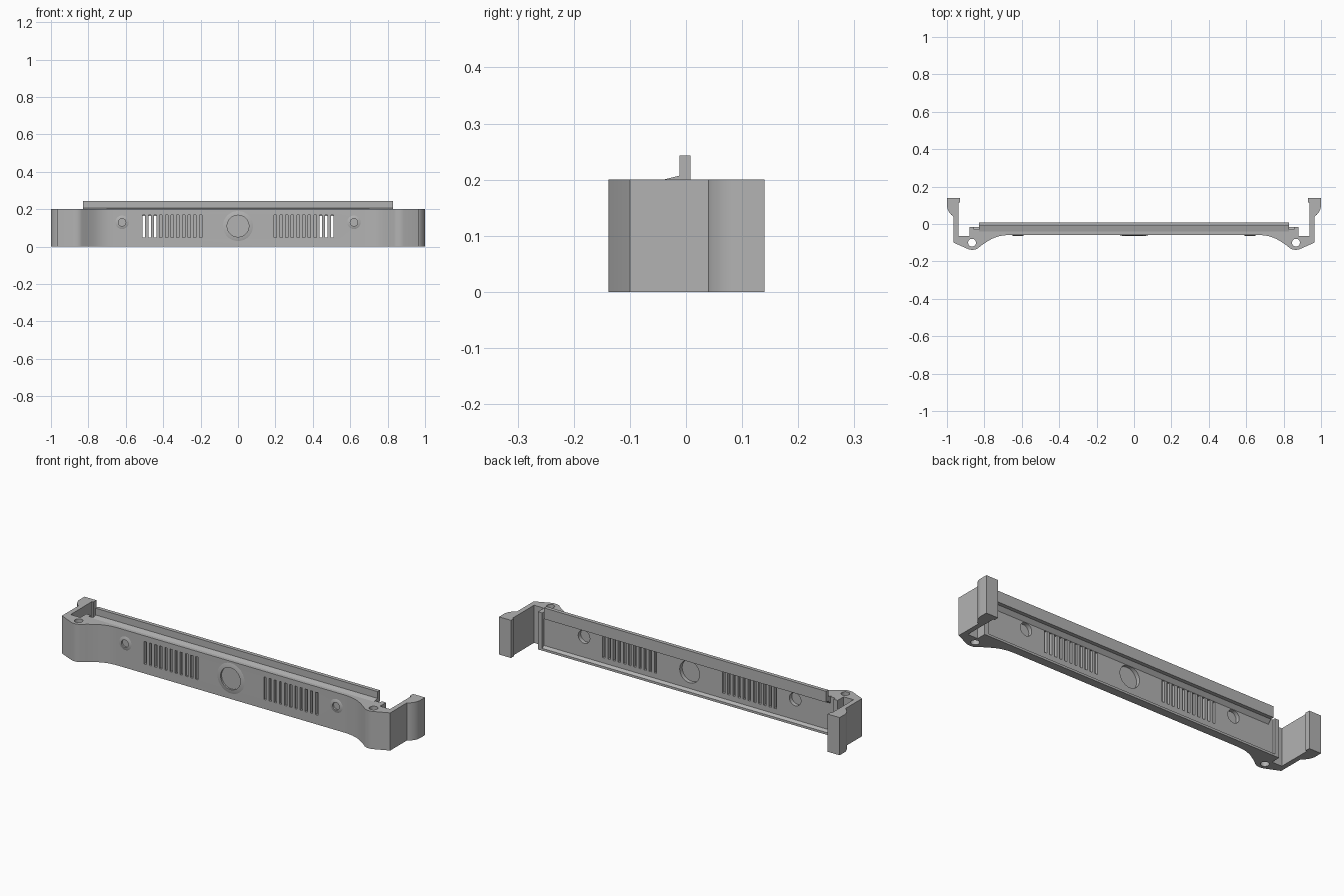
import bpy, bmesh, math
from mathutils import Matrix, Vector

cube = bpy.data.objects.get("Cube")
if cube:
    bpy.data.objects.remove(cube, do_unlink=True)

grey = bpy.data.materials.new("plain grey")
grey.use_nodes = True
grey.diffuse_color = (0.45, 0.45, 0.45, 1)
grey.node_tree.nodes["Principled BSDF"].inputs["Base Color"].default_value = (0.45, 0.45, 0.45, 1)

FRONT, BACK, HEIGHT = -0.059, -0.03, 0.2


def finish(name, bm):
    bmesh.ops.recalc_face_normals(bm, faces=bm.faces)
    mesh = bpy.data.meshes.new(name)
    bm.to_mesh(mesh)
    bm.free()
    mesh.materials.append(grey)
    obj = bpy.data.objects.new(name, mesh)
    bpy.context.collection.objects.link(obj)
    return obj


def activate(obj):
    bpy.ops.object.select_all(action="DESELECT")
    obj.select_set(True)
    bpy.context.view_layer.objects.active = obj


def prism(name, points, shift):
    bm = bmesh.new()
    face = bm.faces.new([bm.verts.new(p) for p in points])
    new = bmesh.ops.extrude_face_region(bm, geom=[face])["geom"]
    bmesh.ops.translate(bm, vec=shift, verts=[v for v in new if isinstance(v, bmesh.types.BMVert)])
    return finish(name, bm)


def along_x(name, profile, half):
    return prism(name, [(-half, y, z) for y, z in profile], (2 * half, 0, 0))


def curve(a, b, c, d, steps=10):
    """Sampled cubic Bezier in plan."""
    a, b, c, d = (Vector(p) for p in (a, b, c, d))
    out = []
    for i in range(steps + 1):
        t = i / steps
        s = 1 - t
        out.append(tuple(a * s**3 + b * 3 * s * s * t + c * 3 * s * t * t + d * t**3))
    return out


def add_box(bm, x, y0, y1, z0, z1, w):
    m = Matrix.Translation((x, (y0 + y1) / 2, (z0 + z1) / 2)) @ Matrix.Diagonal((w, y1 - y0, z1 - z0, 1))
    bmesh.ops.create_cube(bm, size=1, matrix=m)


def add_drum(bm, x, z, r, y0, y1):
    m = Matrix.Translation((x, (y0 + y1) / 2, z)) @ Matrix.Rotation(math.pi / 2, 4, "X")
    bmesh.ops.create_cone(bm, cap_ends=True, segments=48, radius1=r, radius2=r, depth=y1 - y0, matrix=m)


# Plan outline of one half: wall, rounded ear, side arm and end clip
half = curve((0.66, FRONT), (0.74, FRONT), (0.77, -0.085), (0.81, -0.11))
half += curve((0.835, -0.13), (0.85, -0.14), (0.87, -0.14), (0.885, -0.135), 6)
half += [(0.964, -0.1), (0.964, 0.04)]
half += curve((0.97, 0.043), (0.985, 0.055), (1, 0.075), (1, 0.1), 8)
half += [(1, 0.14), (0.93, 0.14), (0.93, 0.115), (0.938, 0.115), (0.938, -0.065),
         (0.88, -0.065), (0.88, -0.015), (0.855, -0.015), (0.855, BACK)]
outline = half + [(-x, y) for x, y in reversed(half)]
frame = prism("front_frame", [(x, y, 0) for x, y in outline], (0, 0, HEIGHT))

# Cutters: screw holes, round recesses and vent slots
bm = bmesh.new()
for side in (-1, 1):
    bmesh.ops.create_cone(bm, cap_ends=True, segments=32, radius1=0.021, radius2=0.021, depth=1,
                          matrix=Matrix.Translation((side * 0.866, -0.1, 0)))
    for i in range(11):
        x = side * (0.2 + i * 0.0303)
        if i > 7:
            add_box(bm, x, -0.1, 0, 0.05, 0.17, 0.014)
        else:
            add_box(bm, x, -0.1, -0.048, 0.05, 0.17, 0.014)
            add_box(bm, x, -0.044, 0, 0.05, 0.17, 0.014)
buttons = [(0, 0.11, 0.058, 0.058, 0.08), (-0.62, 0.13, 0.02, 0.034, 0.036), (0.62, 0.13, 0.02, 0.034, 0.036)]
for x, z, r_front, r_back, r_ring in buttons:
    add_drum(bm, x, z, r_front, -0.1, -0.055)
    add_drum(bm, x, z, r_back, -0.051, 0)
cutter = finish("opening_cutter", bm)
cutter.hide_render = True
mod = frame.modifiers.new("openings", "BOOLEAN")
mod.operation, mod.solver, mod.object = "DIFFERENCE", "EXACT", cutter
activate(frame)
bpy.ops.object.modifier_apply(modifier=mod.name)
bpy.data.objects.remove(cutter, do_unlink=True)

# Raised tapered rings round the front recesses
rings = []
for n, (x, z, r_in, _, r_out) in enumerate(buttons):
    bm = bmesh.new()
    section = [(r_in, FRONT + 0.003), (r_in, FRONT - 0.005), (r_in + 0.003, FRONT - 0.005),
               (r_out, FRONT), (r_out, FRONT + 0.003)]
    loop = [bm.verts.new((x + r, y, z)) for r, y in section]
    edges = [bm.edges.new((loop[i], loop[(i + 1) % len(loop)])) for i in range(len(loop))]
    bmesh.ops.spin(bm, geom=loop + edges, cent=(x, 0, z), axis=(0, 1, 0), angle=math.tau,
                   steps=48, use_merge=True)
    bmesh.ops.remove_doubles(bm, verts=bm.verts, dist=1e-5)
    rings.append(finish(("centre_ring", "right_ring", "left_ring")[n], bm))

# Overhanging top rail and the narrow lip along the bottom
along_x("top_rail", [(-0.04, HEIGHT), (-0.04, 0.165), (BACK, 0.165), (-0.012, 0.184), (0.008, 0.184),
                     (0.008, 0.243), (-0.012, 0.243), (-0.012, 0.207)], 0.828)
along_x("bottom_lip", [(-0.04, 0), (-0.015, 0), (-0.015, 0.012), (BACK, 0.022), (-0.04, 0.022)], 0.86)

for obj in [frame] + rings:
    activate(obj)
    bpy.ops.object.shade_smooth_by_angle(angle=math.radians(25))
